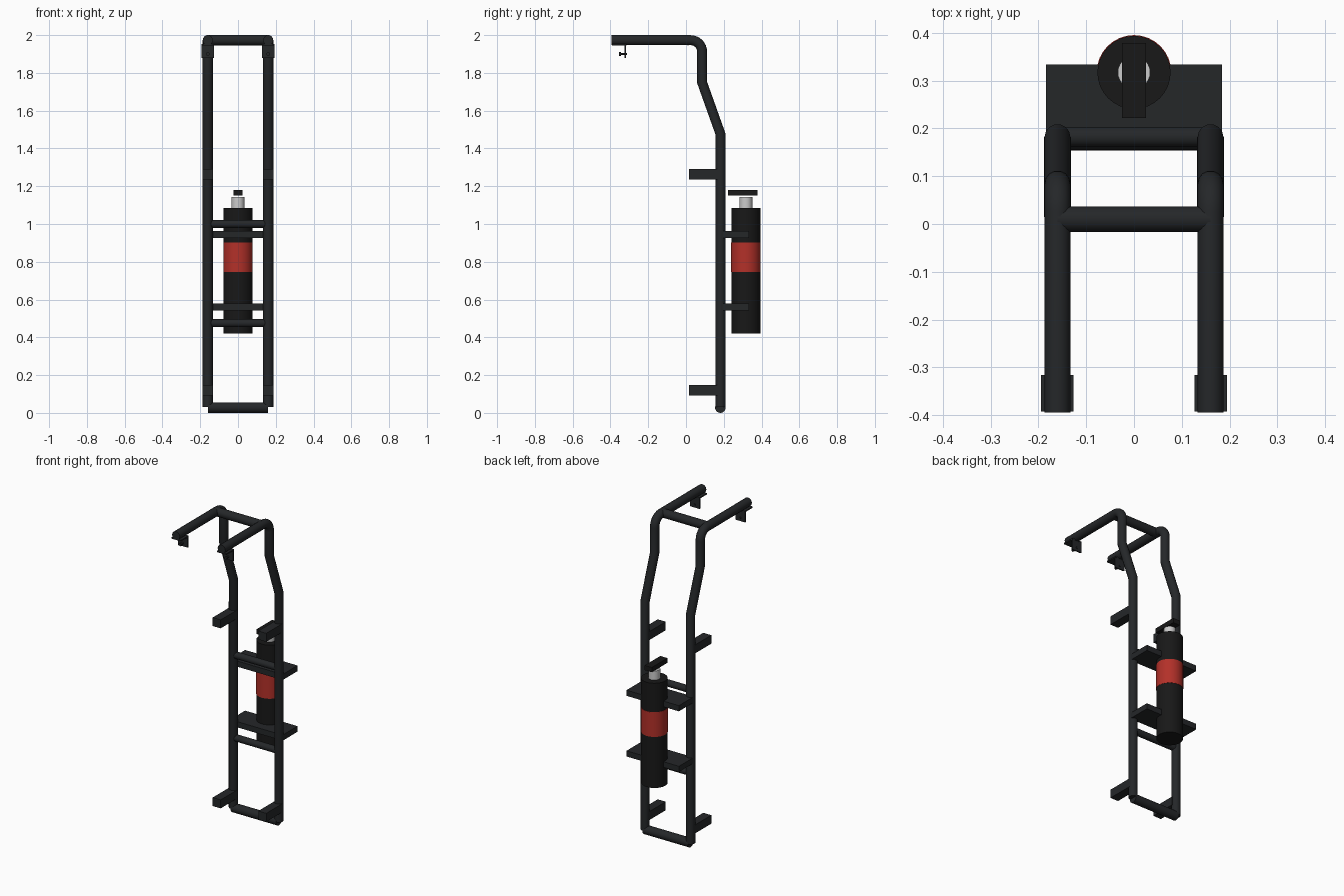
import bpy, math
from mathutils import Vector

if "Cube" in bpy.data.objects:
    bpy.data.objects.remove(bpy.data.objects["Cube"])


def material(name, rgb):
    m = bpy.data.materials.new(name)
    m.diffuse_color = (*rgb, 1)
    m.use_nodes = True
    m.node_tree.nodes["Principled BSDF"].inputs["Base Color"].default_value = m.diffuse_color
    return m


STEEL = material("black_steel", (0.018, 0.02, 0.022))
BLACK = material("tank_black", (0.009, 0.009, 0.009))
RED = material("band_red", (0.45, 0.03, 0.022))
SILVER = material("neck_silver", (0.7, 0.7, 0.7))


def box(name, lo, hi, mat=STEEL):
    lo, hi = Vector(lo), Vector(hi)
    bpy.ops.mesh.primitive_cube_add(size=1, location=(lo + hi) / 2)
    ob = bpy.context.object
    ob.name, ob.scale = name, hi - lo
    ob.data.materials.append(mat)
    return ob


def rod(name, a, b, r, mat=STEEL, sides=24):
    a, b = Vector(a), Vector(b)
    bpy.ops.mesh.primitive_cylinder_add(vertices=sides, radius=r, depth=(b - a).length,
                                        location=(a + b) / 2)
    ob = bpy.context.object
    ob.name = name
    ob.rotation_euler = (b - a).to_track_quat('Z', 'Y').to_euler()
    ob.data.materials.append(mat)
    bpy.ops.object.shade_smooth_by_angle()
    return ob


def tube(name, pts, r):
    cu = bpy.data.curves.new(name, 'CURVE')
    cu.dimensions = '3D'
    cu.bevel_depth, cu.bevel_resolution, cu.use_fill_caps = r, 5, True
    sp = cu.splines.new('POLY')
    sp.points.add(len(pts) - 1)
    for p, co in zip(sp.points, pts):
        p.co = (*co, 1)
    cu.materials.append(STEEL)
    ob = bpy.data.objects.new(name, cu)
    bpy.context.collection.objects.link(ob)
    bpy.ops.object.select_all(action='DESELECT')
    ob.select_set(True)
    bpy.context.view_layer.objects.active = ob
    bpy.ops.object.convert(target='MESH')
    bpy.context.object.name = name
    bpy.ops.object.shade_smooth_by_angle()


X, Y, R = 0.16, 0.182, 0.027

# Side profile of a rail (y, z): upright, slanted part, rounded roof bend
profile = [(Y, 0.03), (Y, 1.478), (0.085, 1.75)]
bend = 0.06
for i in range(9):
    a = math.radians(90 * i / 8)
    profile.append((0.085 - bend + bend * math.cos(a), 1.973 - bend + bend * math.sin(a)))
profile.append((-0.394, 1.973))

for side, s in (("left", -1), ("right", 1)):
    x = s * X
    tube(f"rail_{side}", [(x, y, z) for y, z in profile], R)
    # Stand-off mounts towards the vehicle body
    for level, z in (("lower", 0.12), ("upper", 1.263)):
        box(f"standoff_{level}_{side}", (x - 0.028, 0.015, z - 0.027), (x + 0.028, Y, z + 0.027))
    # Roof clamp: pad, hanging tab and bolt
    box(f"clamp_pad_{side}", (x - 0.034, -0.392, 1.945), (x + 0.034, -0.316, 1.953))
    box(f"clamp_tab_{side}", (x - 0.034, -0.325, 1.88), (x + 0.034, -0.317, 1.95))
    rod(f"clamp_bolt_{side}", (x, -0.345, 1.9), (x, -0.312, 1.9), 0.006, sides=12)
    rod(f"clamp_bolt_head_{side}", (x, -0.354, 1.9), (x, -0.345, 1.9), 0.01, sides=6)

# Cross bars
for name, y, z, r in (("bottom_bar", Y, 0.028, 0.028), ("lower_rung", Y, 0.475, 0.021),
                      ("upper_rung", Y, 1.0, 0.021), ("roof_bar", 0.01, 1.973, R)):
    rod(name, (-X, y, z), (X, y, z), r)

# Bracket plates holding the extinguisher
for name, z in (("lower_bracket", 0.56), ("upper_bracket", 0.945)):
    box(name, (-0.184, 0.185, z - 0.018), (0.184, 0.334, z + 0.018))

# Fire extinguisher
C = 0.317
rod("tank_body", (0, C, 0.42), (0, C, 1.085), 0.0765, BLACK, 32)
rod("tank_band", (0, C, 0.745), (0, C, 0.902), 0.078, RED, 32)
rod("tank_neck", (0, C, 1.085), (0, C, 1.143), 0.034, SILVER, 24)
box("tank_handle", (-0.025, 0.222, 1.15), (0.025, 0.379, 1.18), BLACK)
